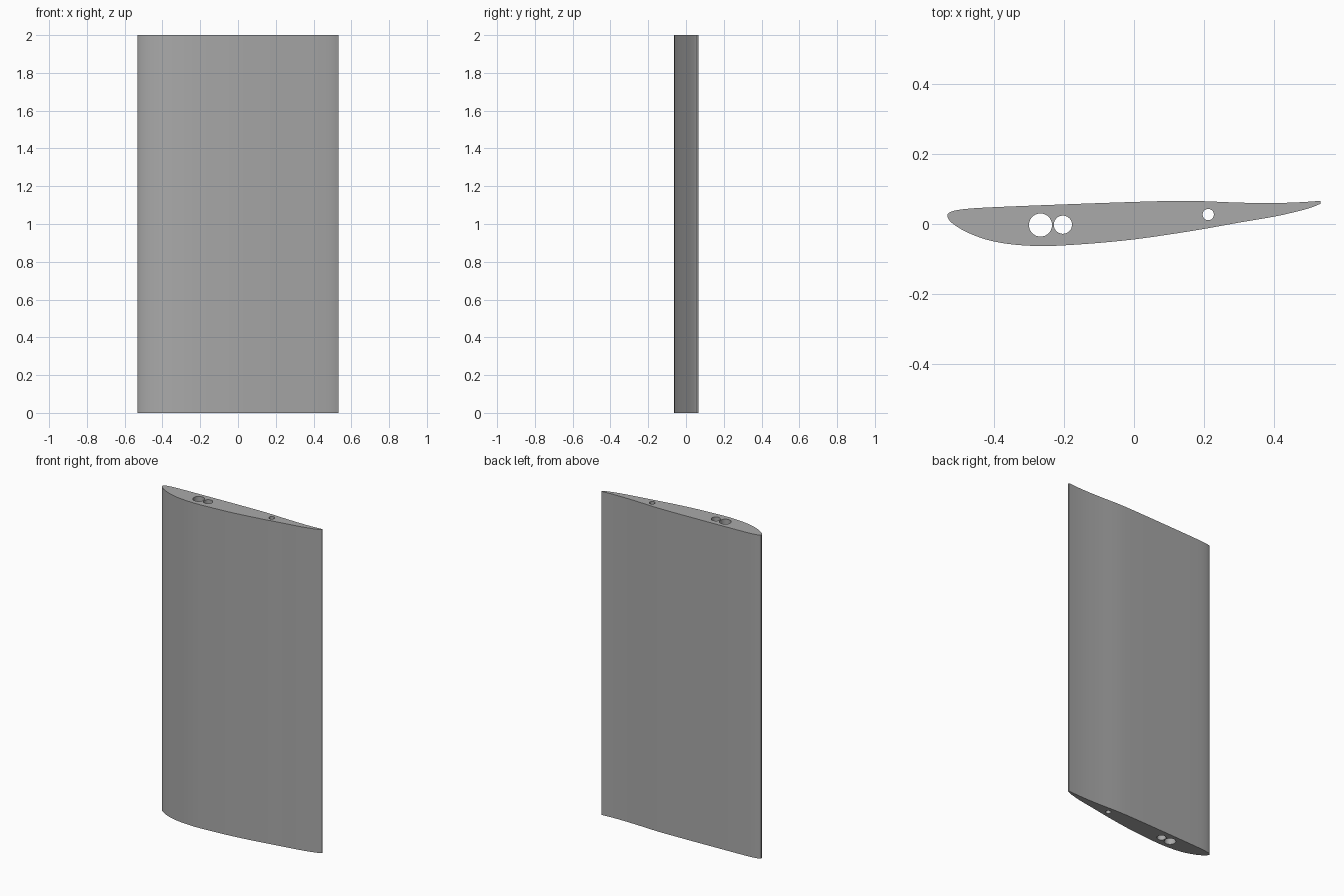
import bpy, bmesh, math
from mathutils import Vector

cube = bpy.data.objects.get("Cube")
if cube:
    bpy.data.objects.remove(cube, do_unlink=True)

HEIGHT = 2.0

# Aerofoil surfaces: back from nose to tail, front from tail to nose
BACK = [(-.533, .027), (-.52, .036), (-.48, .043), (-.4, .048), (-.2, .056),
        (0, .063), (.12, .066), (.2, .065), (.3, .061), (.4, .06),
        (.47, .062), (.533, .066)]
FRONT = [(.533, .058), (.5, .045), (.45, .032), (.4, .021), (.3, .004),
         (.2, -.014), (.1, -.03), (0, -.044), (-.1, -.054), (-.2, -.061),
         (-.27, -.063), (-.35, -.058), (-.42, -.045), (-.48, -.022),
         (-.52, .003), (-.533, .02)]
# Spar holes: x, y, radius
HOLES = [(-.267, -.003, .033), (-.203, -.002, .026), (.212, .027, .016)]


def smooth_path(points, steps=4):
    """Catmull-Rom samples through the points, ends included."""
    p = [Vector(q) for q in points]
    p = [2 * p[0] - p[1]] + p + [2 * p[-1] - p[-2]]
    out = []
    for a, b, c, d in zip(p, p[1:], p[2:], p[3:]):
        for i in range(steps):
            t = i / steps
            out.append(0.5 * (2 * b + (c - a) * t
                              + (2 * a - 5 * b + 4 * c - d) * t ** 2
                              + (3 * b - a - 3 * c + d) * t ** 3))
    return out + [p[-2]]


def circle(x, y, r, sides=40):
    return [(x + r * math.cos(math.tau * i / sides),
             y + r * math.sin(math.tau * i / sides)) for i in range(sides)]


def add_loop(bm, points):
    verts = [bm.verts.new((q[0], q[1], 0)) for q in points]
    return [bm.edges.new((a, b)) for a, b in zip(verts, verts[1:] + verts[:1])]


# Section with holes, extruded to full span
bm = bmesh.new()
edges = add_loop(bm, smooth_path(BACK) + smooth_path(FRONT))
for hole in HOLES:
    edges += add_loop(bm, circle(*hole))
bmesh.ops.triangle_fill(bm, edges=edges, use_beauty=True)
extruded = bmesh.ops.extrude_face_region(bm, geom=bm.faces[:], use_keep_orig=True)
top = [v for v in extruded["geom"] if isinstance(v, bmesh.types.BMVert)]
bmesh.ops.translate(bm, verts=top, vec=(0, 0, HEIGHT))
bmesh.ops.recalc_face_normals(bm, faces=bm.faces[:])

mesh = bpy.data.meshes.new("wing_section")
bm.to_mesh(mesh)
bm.free()
wing = bpy.data.objects.new("wing_section", mesh)
bpy.context.collection.objects.link(wing)

# Plain grey finish
grey = bpy.data.materials.new("plain_grey")
grey.use_nodes = True
colour = (0.4, 0.4, 0.4, 1)
grey.diffuse_color = colour
grey.node_tree.nodes["Principled BSDF"].inputs["Base Color"].default_value = colour
mesh.materials.append(grey)

bpy.ops.object.select_all(action="DESELECT")
wing.select_set(True)
bpy.context.view_layer.objects.active = wing
bpy.ops.object.shade_smooth_by_angle(angle=math.radians(30))
